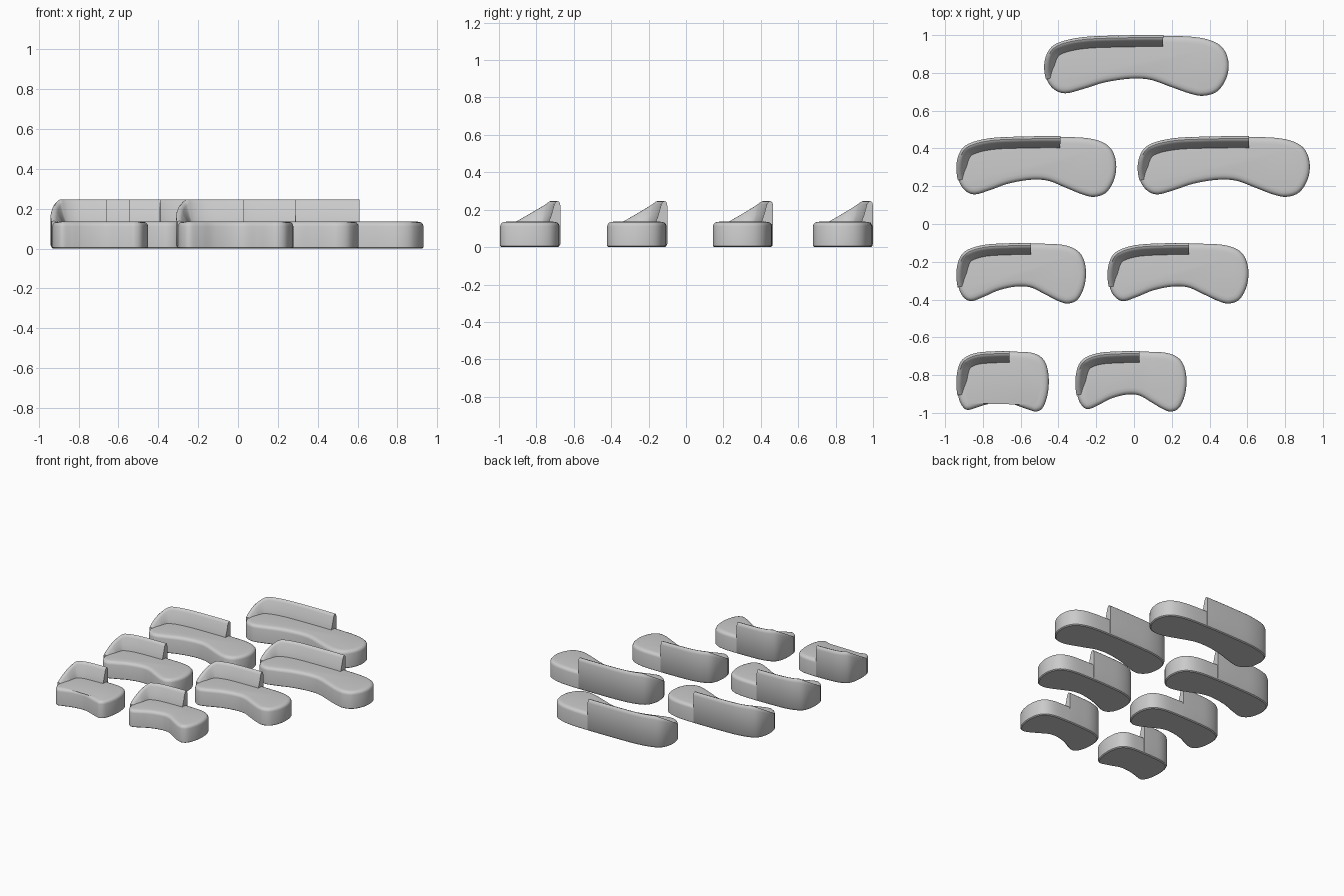
import bpy, bmesh, math
from mathutils import Vector

if "Cube" in bpy.data.objects:
    bpy.data.objects.remove(bpy.data.objects["Cube"])

fabric = bpy.data.materials.new("grey fabric")
fabric.diffuse_color = (0.6, 0.6, 0.6, 1)
fabric.use_nodes = True
fabric.node_tree.nodes["Principled BSDF"].inputs["Base Color"].default_value = fabric.diffuse_color

# Bean-shaped plan, clockwise from the arm tip: (share of width, distance from back)
PLAN = [(.01, .235), (0, .15), (.028, .075), (.09, .035), (.216, .010), (.4, .002),
        (.62, 0), (.81, .006), (.92, .032), (.978, .08), (1, .155), (.985, .235),
        (.935, .302), (.86, .325), (.785, .313), (.68, .277), (.57, .24), (.46, .235),
        (.325, .255), (.215, .288), (.115, .312), (.05, .29)]
STEPS = 8
SEAT_TOP, BACK_TOP = 0.136, 0.247


def outline(x0, x1, y_back, notch):
    """Smooth closed curve through the plan points."""
    pts = []
    for i, (u, v) in enumerate(PLAN):
        if 14 <= i <= 20:
            v = .32 - (.32 - v) * notch
        pts.append(Vector((x0 + u * (x1 - x0), y_back - v)))
    n, out = len(pts), []
    for i in range(n):
        a, b, c, d = (pts[(i + k) % n] for k in (-1, 0, 1, 2))
        for s in range(STEPS):
            t = s / STEPS
            out.append(0.5 * (2 * b + (c - a) * t + (2 * a - 5 * b + 4 * c - d) * t * t
                              + (3 * b - a - 3 * c + d) * t ** 3))
    return out


def inward(pts, closed):
    """Unit normals pointing into the plan."""
    n, res = len(pts), []
    for i in range(n):
        if closed:
            t = pts[(i + 1) % n] - pts[i - 1]
        else:
            t = pts[min(i + 1, n - 1)] - pts[max(i - 1, 0)]
        res.append(Vector((t.y, -t.x)).normalized())
    return res


def loft(name, rings, angle):
    """Skin closed rings and cap both ends."""
    bm = bmesh.new()
    rows = [[bm.verts.new(p) for p in r] for r in rings]
    n = len(rows[0])
    for r, s in zip(rows, rows[1:]):
        for i in range(n):
            j = (i + 1) % n
            bm.faces.new((r[i], r[j], s[j], s[i]))
    bm.faces.new(rows[0])
    bm.faces.new(rows[-1])
    bmesh.ops.recalc_face_normals(bm, faces=bm.faces)
    mesh = bpy.data.meshes.new(name)
    bm.to_mesh(mesh)
    bm.free()
    mesh.materials.append(fabric)
    obj = bpy.data.objects.new(name, mesh)
    bpy.context.collection.objects.link(obj)
    bpy.ops.object.select_all(action='DESELECT')
    obj.select_set(True)
    bpy.context.view_layer.objects.active = obj
    bpy.ops.object.shade_smooth_by_angle(angle=math.radians(angle))


def sofa(tag, x0, x1, y_back, x_end, notch=1.0):
    pts = outline(x0, x1, y_back, notch)
    nrm = inward(pts, True)

    # Seat: upright side with a softly rolled top edge
    profile = [(.012, 0), (.004, .006), (.004, .112), (.007, .122), (.014, .130),
               (.024, .134), (.04, SEAT_TOP)]
    loft("seat_" + tag, [[(*(p + m * d), z) for p, m in zip(pts, nrm)]
                         for d, z in profile], 35)

    # Backrest: follows the outline from the low arm tip to a square end
    path = []
    for a, b in zip(pts, pts[1:]):
        path.append(a)
        if b.x > x_end and b.y > y_back - .1:
            path.append(a.lerp(b, (x_end - a.x) / (b.x - a.x)))
            break
    rings = []
    for p, m in zip(path, inward(path, False)):
        t = min(1, max(0, (.235 - (y_back - p.y)) / .195))
        h = .138 + (BACK_TOP - .138) * t
        thick = .65 + .35 * min(1, t * 2.5)
        low = .12
        section = [(.06, .01), (.004, .01), (0, .016), (0, low + (h - low) * .8),
                   (.004, low + (h - low) * .93), (.013, h), (.024, low + (h - low) * .97),
                   (.033, low + (h - low) * .85), (.048, low + (h - low) * .42), (.067, low)]
        rings.append([(*(p + m * d * thick), z) for d, z in section])
    loft("backrest_" + tag, rings, 45)


# Seven sofas of growing width: left, right, back line, backrest end
sofa("extra_wide", -.475, .505, 1.0, .155)
sofa("wide_left", -.94, -.09, .465, -.39)
sofa("wide_right", .02, .935, .465, .61)
sofa("medium_left", -.94, -.25, -.10, -.545)
sofa("medium_right", -.14, .61, -.10, .29)
sofa("small_left", -.94, -.447, -.672, -.66, .5)
sofa("small_right", -.31, .282, -.672, .03)
